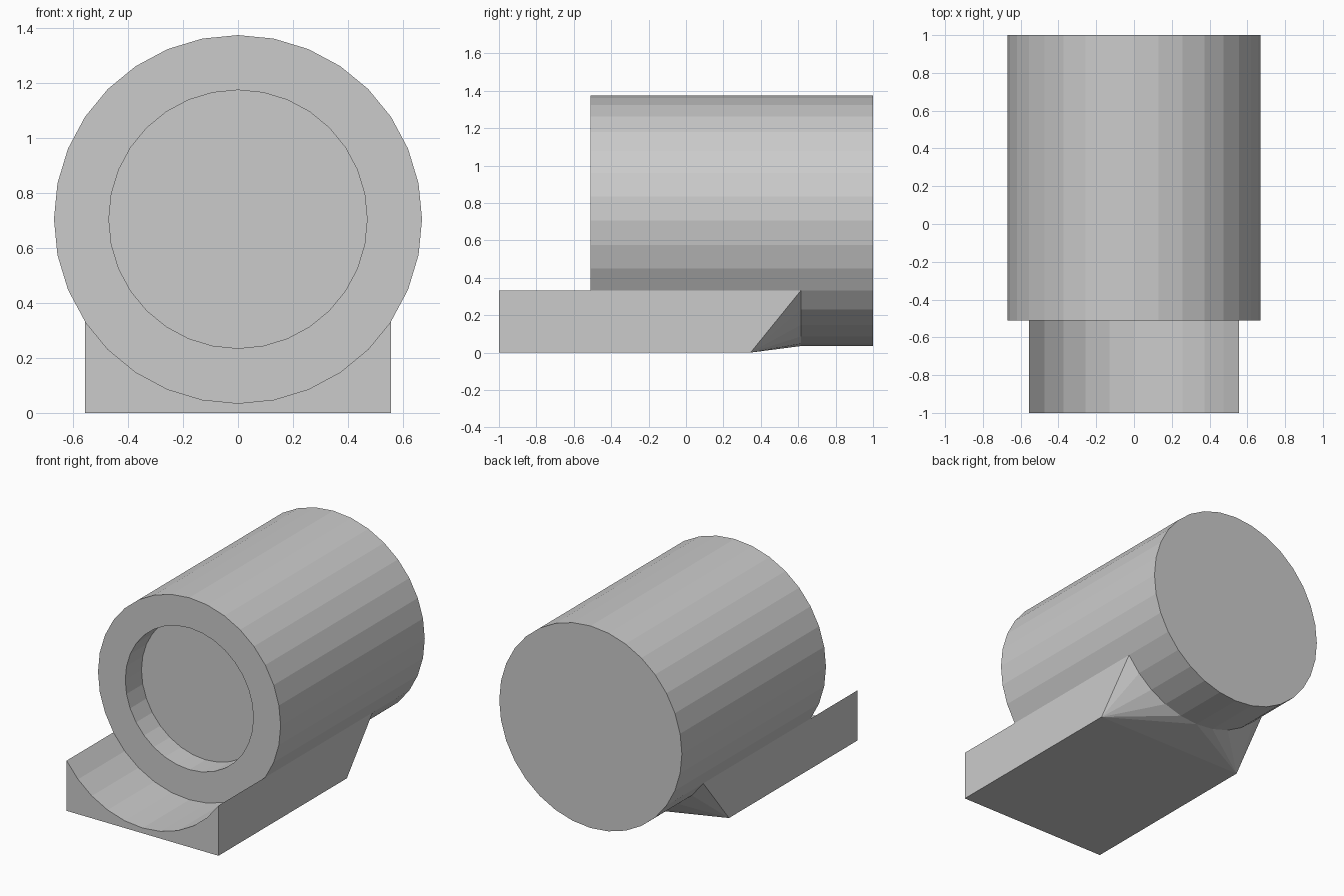
import bpy, bmesh
from math import sin, cos, tau

if "Cube" in bpy.data.objects:
    bpy.data.objects.remove(bpy.data.objects["Cube"])

SIDES, R, CZ = 32, 0.67, 0.705
DRUM_Y, BACK_Y = -0.51, 1.0
RIM_R, RECESS_Y = 0.47, -0.34
HALF_ARC = 5                      # cradle spans 5 drum facets each side


def arc_point(i, r, y):
    a = tau * i / SIDES           # measured from the bottom of the circle
    return (r * sin(a), y, CZ - r * cos(a))


def finish(bm, name):
    bmesh.ops.recalc_face_normals(bm, faces=bm.faces[:])
    mesh = bpy.data.meshes.new(name)
    bm.to_mesh(mesh)
    bm.free()
    obj = bpy.data.objects.new(name, mesh)
    bpy.context.collection.objects.link(obj)
    return obj


def bridge(bm, a, b, closed=True):
    n = len(a)
    for i in range(n if closed else n - 1):
        j = (i + 1) % n
        bm.faces.new((a[i], a[j], b[j], b[i]))


# Drum with a shallow round recess in its front face
bm = bmesh.new()
rings = [[bm.verts.new(arc_point(i, r, y)) for i in range(SIDES)]
         for r, y in ((R, BACK_Y), (R, DRUM_Y), (RIM_R, DRUM_Y), (RIM_R, RECESS_Y))]
for a, b in zip(rings, rings[1:]):
    bridge(bm, a, b)
bm.faces.new(rings[0])
bm.faces.new(rings[-1])
finish(bm, "drum")

# Cradle base: block with a curved trough and a sloped, fanned back end
bm = bmesh.new()
steps = range(-HALF_ARC, HALF_ARC + 1)
half_w = arc_point(HALF_ARC, R, 0)[0]
front = [bm.verts.new(arc_point(i, R, -1.0)) for i in steps]
back = [bm.verts.new(arc_point(i, R, 0.615)) for i in steps]
fl, fr = (bm.verts.new((s * half_w, -1.0, 0)) for s in (-1, 1))
bl, br = (bm.verts.new((s * half_w, 0.345, 0)) for s in (-1, 1))
bridge(bm, front, back, closed=False)          # trough
bm.faces.new(front + [fr, fl])                 # front
bm.faces.new((fl, fr, br, bl))                 # underside
bm.faces.new((fl, bl, back[0], front[0]))      # left side
bm.faces.new((fr, br, back[-1], front[-1]))    # right side
for i in range(2 * HALF_ARC):                  # fanned slope
    bm.faces.new((bl if i < HALF_ARC else br, back[i], back[i + 1]))
bm.faces.new((bl, br, back[HALF_ARC]))
finish(bm, "cradle_base")
